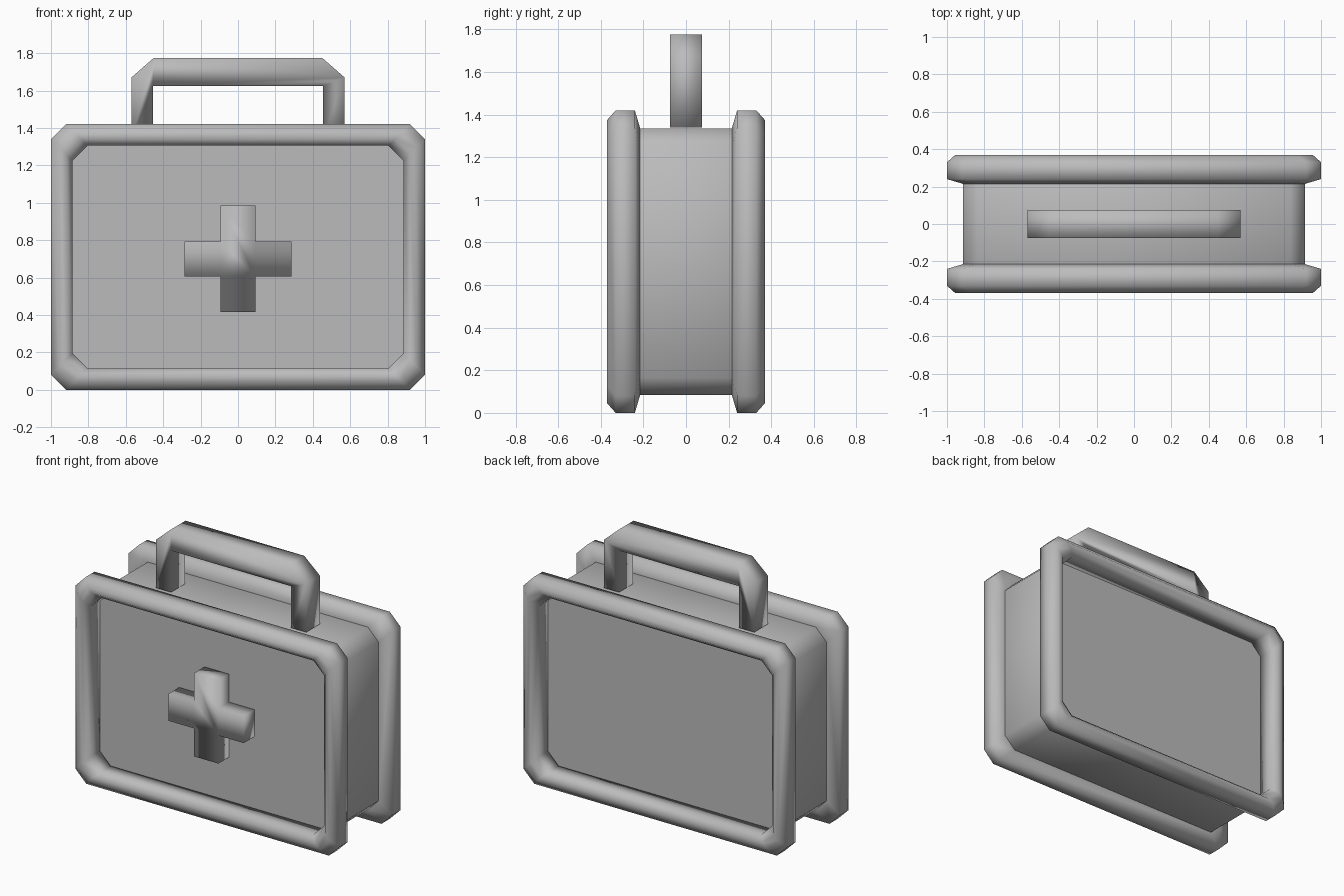
import bpy
import bmesh

cube = bpy.data.objects.get("Cube")
if cube:
    bpy.data.objects.remove(cube, do_unlink=True)

grey = bpy.data.materials.new("plain grey")
grey.use_nodes = True
colour = (0.5, 0.5, 0.5, 1)
grey.diffuse_color = colour
grey.node_tree.nodes["Principled BSDF"].inputs["Base Color"].default_value = colour

WIDTH, HEIGHT, CORNER = 1.0, 1.42, 0.08


def outline(inset):
    """Rectangle with cut corners, drawn in from the outer edge of the case."""
    x, low, high, c = WIDTH - inset, inset, HEIGHT - inset, CORNER
    return [(x - c, low), (x, low + c), (x, high - c), (x - c, high),
            (c - x, high), (-x, high - c), (-x, low + c), (c - x, low)]


def loft(name, rings, closed=False, flat_caps=False):
    """Bridge rings of (x, z) points at given depths, then cap or close them."""
    bm = bmesh.new()
    loops = [[bm.verts.new((x, y, z)) for x, z in pts] for pts, y in rings]
    pairs = list(zip(loops, loops[1:]))
    if closed:
        pairs.append((loops[-1], loops[0]))
    for a, b in pairs:
        for i in range(len(a)):
            j = (i + 1) % len(a)
            bm.faces.new((a[i], a[j], b[j], b[i]))
    caps = []
    if not closed:
        caps = [bm.faces.new(loops[0]), bm.faces.new(loops[-1])]
    bmesh.ops.recalc_face_normals(bm, faces=bm.faces)
    for face in bm.faces:
        face.smooth = True
    if flat_caps:
        for cap in caps:
            cap.smooth = False
            for edge in cap.edges:
                edge.smooth = False
    mesh = bpy.data.meshes.new(name)
    bm.to_mesh(mesh)
    bm.free()
    mesh.materials.append(grey)
    obj = bpy.data.objects.new(name, mesh)
    bpy.context.collection.objects.link(obj)
    return obj


# Case body with flat front and back panels
loft("case_body", [(outline(0.085 if abs(y) < 0.22 else 0.09), y)
                   for y in (-0.23, -0.215, 0.215, 0.23)], flat_caps=True)

# Raised rims, mirrored front to back
section = [(0, -0.24), (0, -0.33), (0.045, -0.37), (0.08, -0.37),
           (0.115, -0.33), (0.115, -0.22), (0.085, -0.215)]
rims = loft("case_rims", [(outline(i), y) for i, y in section], closed=True)
mirror = rims.modifiers.new("front_to_back", "MIRROR")
mirror.use_axis = (False, True, False)

# Carrying handle
half = [(0.57, 1.34), (0.57, 1.67), (0.45, 1.775)]
inner = [(-0.455, 1.34), (-0.455, 1.625), (0.455, 1.625), (0.455, 1.34)]
arch = half + [(-x, z) for x, z in reversed(half)] + inner
loft("handle", [(arch, -0.075), (arch, 0.075)])

# Raised cross on the front panel
arm, reach, middle = 0.093, 0.285, 0.70
quarter = [(reach, -arm), (reach, arm), (arm, arm)]
cross = []
for turn in range(4):
    cross += [(x, z + middle) for x, z in quarter]
    quarter = [(-z, x) for x, z in quarter]
loft("front_cross", [(cross, -0.345), (cross, -0.225)])
